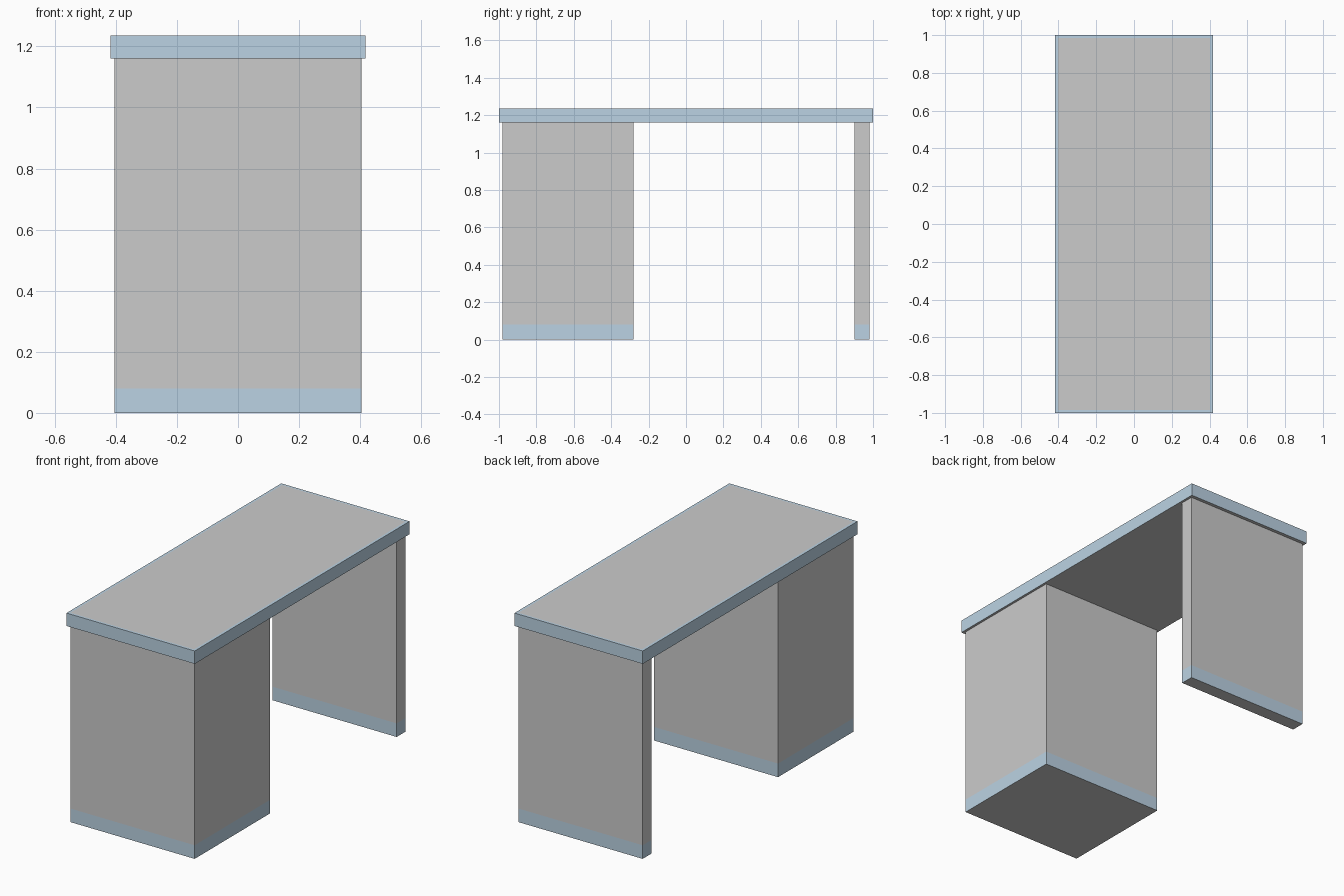
import bpy, bmesh
from mathutils import Vector

if "Cube" in bpy.data.objects:
    bpy.data.objects.remove(bpy.data.objects["Cube"])

TRIM = bpy.data.materials.new("trim")
TRIM.diffuse_color = (0.50, 0.65, 0.77, 1)
TRIM.use_nodes = True
TRIM.node_tree.nodes["Principled BSDF"].inputs["Base Color"].default_value = TRIM.diffuse_color
PLAIN = bpy.data.materials.new("plain")
PLAIN.diffuse_color = (0.8, 0.8, 0.8, 1)
PLAIN.use_nodes = True
PLAIN.node_tree.nodes["Principled BSDF"].inputs["Base Color"].default_value = PLAIN.diffuse_color


def box(lo, hi):
    """bmesh box between two corners"""
    lo, hi = Vector(lo), Vector(hi)
    bm = bmesh.new()
    bmesh.ops.create_cube(bm, size=1)
    bmesh.ops.scale(bm, vec=hi - lo, verts=bm.verts)
    bmesh.ops.translate(bm, vec=(lo + hi) / 2, verts=bm.verts)
    return bm


def finish(bm, name):
    bm.normal_update()
    mesh = bpy.data.meshes.new(name)
    bm.to_mesh(mesh)
    bm.free()
    mesh.materials.append(PLAIN)
    mesh.materials.append(TRIM)
    bpy.context.collection.objects.link(bpy.data.objects.new(name, mesh))


def support(name, y0, y1):
    """upright block with a flush coloured band around its foot"""
    bm = box((-0.404, y0, 0), (0.404, y1, 1.16))
    bmesh.ops.bisect_plane(bm, geom=bm.verts[:] + bm.edges[:] + bm.faces[:],
                           plane_co=(0, 0, 0.08), plane_no=(0, 0, 1))
    bm.normal_update()
    for f in bm.faces:
        if abs(f.normal.z) < 0.5 and f.calc_center_median().z < 0.08:
            f.material_index = 1
    finish(bm, name)


# Desk top: coloured edges and a narrow coloured border around the grey surface
bm = box((-0.418, -1, 1.16), (0.418, 1, 1.236))
bm.normal_update()
top = [f for f in bm.faces if f.normal.z > 0.5]
for f in bm.faces:
    f.material_index = 0 if f.normal.z < -0.5 else 1
bmesh.ops.inset_region(bm, faces=top, thickness=0.022)
for f in top:
    f.material_index = 0
finish(bm, "desk_top")

# Wide pedestal at the front, thin panel leg at the back
support("pedestal", -0.98, -0.28)
support("panel_leg", 0.90, 0.98)
